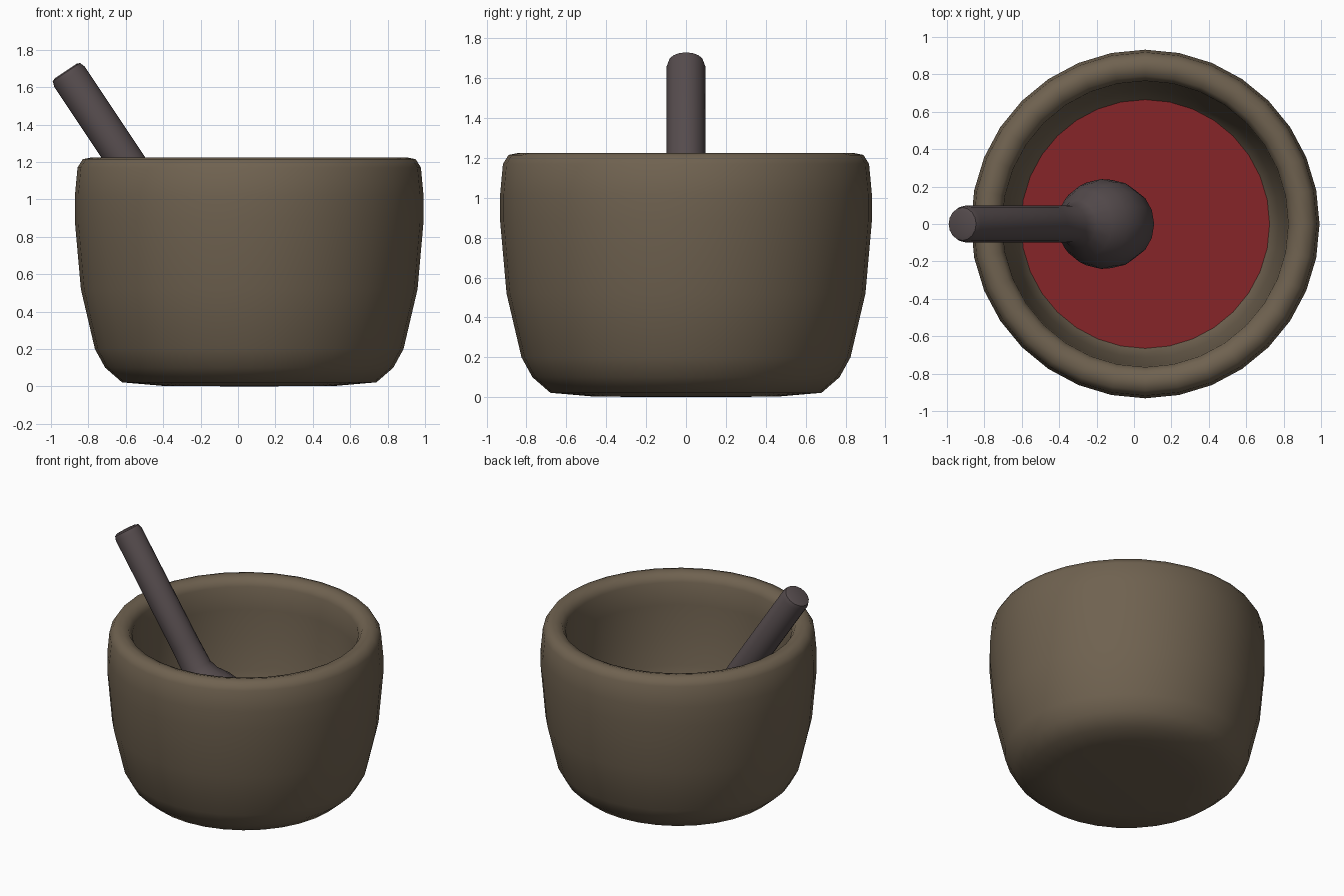
import bpy, bmesh, math

if "Cube" in bpy.data.objects:
    bpy.data.objects.remove(bpy.data.objects["Cube"])


def material(name, rgb):
    m = bpy.data.materials.new(name)
    m.diffuse_color = (*rgb, 1)
    m.use_nodes = True
    m.node_tree.nodes["Principled BSDF"].inputs["Base Color"].default_value = m.diffuse_color
    return m


def lathe(name, profile, sides, mat, location, tilt=0.0, angle=60):
    """Revolve (radius, height) points; radius 0 makes a pole."""
    bm = bmesh.new()
    rings = []
    for r, z in profile:
        if r == 0:
            rings.append([bm.verts.new((0, 0, z))])
        else:
            rings.append([bm.verts.new((r * math.cos(2 * math.pi * i / sides),
                                        r * math.sin(2 * math.pi * i / sides), z))
                          for i in range(sides)])
    for a, b in zip(rings, rings[1:]):
        for i in range(sides):
            j = (i + 1) % sides
            if len(a) == 1:
                bm.faces.new((a[0], b[j], b[i]))
            elif len(b) == 1:
                bm.faces.new((a[i], a[j], b[0]))
            else:
                bm.faces.new((a[i], a[j], b[j], b[i]))
    if len(profile) > 2:
        bmesh.ops.recalc_face_normals(bm, faces=bm.faces[:])
    mesh = bpy.data.meshes.new(name)
    bm.to_mesh(mesh)
    bm.free()
    mesh.materials.append(mat)
    ob = bpy.data.objects.new(name, mesh)
    bpy.context.collection.objects.link(ob)
    ob.location = location
    ob.rotation_euler = (0, tilt, 0)
    bpy.ops.object.select_all(action='DESELECT')
    ob.select_set(True)
    bpy.context.view_layer.objects.active = ob
    bpy.ops.object.shade_smooth_by_angle(angle=math.radians(angle))
    return ob


stone = material("brown_stone", (0.16, 0.122, 0.08))
dark = material("dark_pestle", (0.092, 0.072, 0.075))
red = material("red_paste", (0.24, 0.018, 0.021))

# Mortar: outer wall, rounded rim, then the inside hollow
lathe("mortar", [
    (0, 0), (0.46, 0.003), (0.68, 0.022), (0.77, 0.10), (0.825, 0.20),
    (0.90, 0.52), (0.932, 0.88), (0.932, 1.02), (0.918, 1.17), (0.89, 1.215),
    (0.84, 1.225), (0.79, 1.21), (0.765, 1.165), (0.76, 1.0), (0.745, 0.8),
    (0.715, 0.57), (0.665, 0.36), (0.50, 0.22), (0, 0.18)],
    32, stone, (0.06, 0, 0))

# Paste: flat disc filling the bottom of the hollow
lathe("paste", [(0.667, 0), (0, 0)], 32, red, (0.06, 0, 0.36))

# Pestle: bulbous head with a straight handle, leaning to the left
lathe("pestle", [
    (0, -0.33), (0.12, -0.29), (0.195, -0.19), (0.236, -0.07), (0.24, 0.03),
    (0.22, 0.11), (0.18, 0.19), (0.125, 0.26), (0.102, 0.32), (0.098, 0.5),
    (0.098, 1.335), (0.088, 1.365), (0.07, 1.372), (0, 1.372)],
    16, dark, (-0.16, 0, 0.545), tilt=-math.atan2(0.555, 0.832), angle=50)
